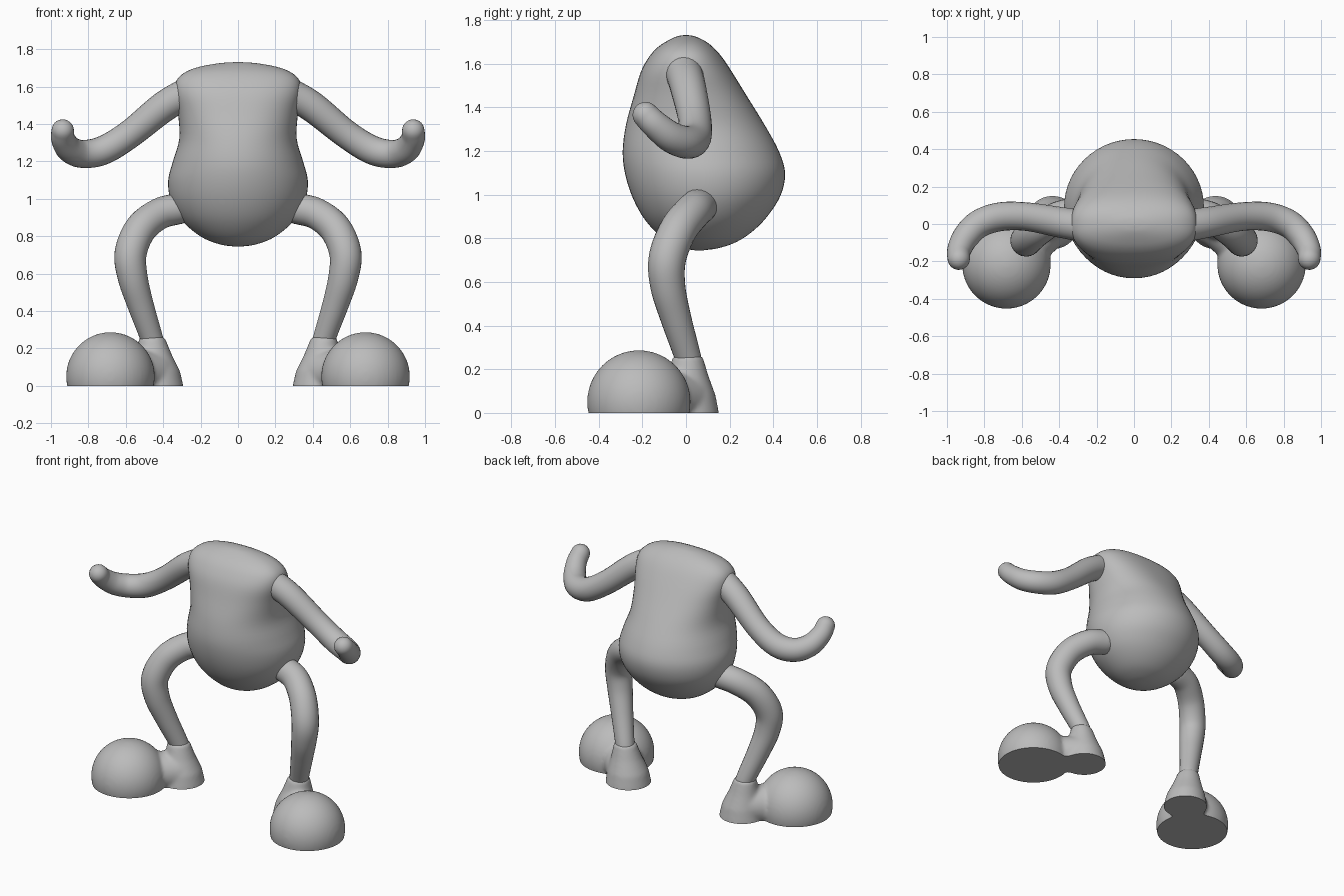
import bpy, bmesh, math
from mathutils import Vector, Matrix

if "Cube" in bpy.data.objects:
    bpy.data.objects.remove(bpy.data.objects["Cube"])

grey = bpy.data.materials.new("plain grey")
grey.diffuse_color = (0.5, 0.5, 0.5, 1)
grey.use_nodes = True
grey.node_tree.nodes["Principled BSDF"].inputs["Base Color"].default_value = grey.diffuse_color


def make_object(name, bm, mirror=False):
    bmesh.ops.recalc_face_normals(bm, faces=bm.faces)
    me = bpy.data.meshes.new(name)
    bm.to_mesh(me)
    bm.free()
    ob = bpy.data.objects.new(name, me)
    bpy.context.collection.objects.link(ob)
    me.materials.append(grey)
    bpy.ops.object.select_all(action='DESELECT')
    ob.select_set(True)
    bpy.context.view_layer.objects.active = ob
    bpy.ops.object.shade_smooth_by_angle(angle=math.radians(45))
    if mirror:
        ob.modifiers.new("mirror", 'MIRROR').use_mirror_merge = False
    return ob


def spline(rows, steps):
    """Catmull-Rom interpolation through rows of numbers."""
    rows = [Vector(r) for r in rows]
    pts = [rows[0] * 2 - rows[1]] + rows + [rows[-1] * 2 - rows[-2]]
    out = []
    for a, b, c, d in zip(pts, pts[1:], pts[2:], pts[3:]):
        for k in range(steps):
            t = k / steps
            out.append(0.5 * (2 * b + (c - a) * t + (2 * a - 5 * b + 4 * c - d) * t * t
                              + (3 * b - a - 3 * c + d) * t ** 3))
    return out + [rows[-1]]


def loft(bm, rings):
    """Skin a list of equal rings and close both ends."""
    loops = [[bm.verts.new(p) for p in ring] for ring in rings]
    n = len(loops[0])
    for a, b in zip(loops, loops[1:]):
        for i in range(n):
            j = (i + 1) % n
            bm.faces.new((a[i], a[j], b[j], b[i]))
    bm.faces.new(loops[0])
    bm.faces.new(loops[-1])


def tube(bm, rows, steps=6, sides=24):
    """Round-ended tube through rows of x, y, z, radius."""
    samples = spline([Vector(r) for r in rows], steps)
    path = [(Vector(s[:3]), s[3]) for s in samples]
    tan = [(path[min(i + 1, len(path) - 1)][0] - path[max(i - 1, 0)][0]).normalized()
           for i in range(len(path))]
    u = tan[0].orthogonal().normalized()
    rings = []

    def ring(c, r, t):
        v = t.cross(u)
        return [c + r * (math.cos(a) * u + math.sin(a) * v)
                for a in (2 * math.pi * i / sides for i in range(sides))]

    def cap(c, r, t, sign):
        angles = [math.radians(x) for x in (15, 30, 45, 60, 75, 87)]
        return [ring(c + t * sign * r * math.sin(a), r * math.cos(a), t) for a in angles]

    rings += cap(*path[0], tan[0], -1)[::-1]
    for (c, r), t in zip(path, tan):
        u = (u - t * u.dot(t)).normalized()
        rings.append(ring(c, r, t))
    rings += cap(*path[-1], tan[-1], 1)
    loft(bm, rings)


# Body: rows of height, half width, front y, back y, squareness
body_rows = [
    (0.745, 0.02, 0.04, 0.08, 2), (0.755, 0.09, -0.02, 0.15, 2),
    (0.785, 0.175, -0.085, 0.235, 2), (0.84, 0.255, -0.15, 0.315, 2),
    (0.91, 0.32, -0.205, 0.38, 2), (1.0, 0.363, -0.25, 0.435, 2),
    (1.1, 0.373, -0.28, 0.454, 2), (1.2, 0.348, -0.29, 0.425, 2.05),
    (1.32, 0.314, -0.275, 0.36, 2.15), (1.45, 0.32, -0.24, 0.28, 2.3),
    (1.56, 0.338, -0.208, 0.212, 2.4), (1.63, 0.33, -0.17, 0.165, 2.4),
    (1.675, 0.285, -0.13, 0.125, 2.4), (1.705, 0.21, -0.085, 0.085, 2.3),
    (1.725, 0.1, -0.042, 0.042, 2.1), (1.731, 0.015, -0.01, 0.01, 2)]
rings = []
for z, hx, yf, yb, e in spline(body_rows, 4):
    ring = []
    for i in range(56):
        a = 2 * math.pi * i / 56
        c, s = math.cos(a), math.sin(a)
        x = math.copysign(abs(c) ** (2 / e), c) * hx
        y = math.copysign(abs(s) ** (2 / e), s) * (yb - yf) / 2 + (yb + yf) / 2
        ring.append(Vector((x, y, z)))
    rings.append(ring)
bm = bmesh.new()
loft(bm, rings)
make_object("body", bm)

# Arms, bent at the elbow with raised forward tips
bm = bmesh.new()
tube(bm, [(0.28, -0.01, 1.56, 0.085), (0.40, 0.01, 1.49, 0.082), (0.58, 0.04, 1.345, 0.076),
          (0.72, 0.038, 1.26, 0.077), (0.83, 0.0, 1.24, 0.075), (0.90, -0.07, 1.265, 0.071),
          (0.935, -0.14, 1.32, 0.064), (0.937, -0.185, 1.365, 0.06)])
make_object("arms", bm, True)

# Legs, bowed outward from hip to ankle
bm = bmesh.new()
tube(bm, [(0.31, 0.062, 0.95, 0.083), (0.42, 0.03, 0.92, 0.084), (0.52, -0.035, 0.84, 0.086),
          (0.574, -0.085, 0.71, 0.086), (0.563, -0.083, 0.58, 0.08), (0.52, -0.045, 0.43, 0.07),
          (0.46, 0.01, 0.25, 0.06), (0.45, 0.015, 0.2, 0.058)])
make_object("legs", bm, True)

# Feet: round toe, waist and flared heel blended together
bm = bmesh.new()
bmesh.ops.create_uvsphere(bm, u_segments=48, v_segments=32, radius=0.237,
                          matrix=Matrix.Translation((0.682, -0.216, 0.05)))
tube(bm, [(0.46, -0.01, 0.07, 0.125), (0.65, -0.18, 0.07, 0.125)])
heel = [(-0.1, 0.15, 0.435), (0.0, 0.143, 0.435), (0.08, 0.128, 0.438),
        (0.17, 0.095, 0.45), (0.262, 0.068, 0.46)]
loft(bm, [[Vector((cx + r * math.cos(a), 0.008 + r * math.sin(a), z))
           for a in (2 * math.pi * i / 40 for i in range(40))] for z, r, cx in heel])
blend = make_object("foot_blend", bm)
remesh = blend.modifiers.new("remesh", 'REMESH')
remesh.mode = 'VOXEL'
remesh.voxel_size = 0.011
smooth = blend.modifiers.new("smooth", 'SMOOTH')
smooth.factor = 0.5
smooth.iterations = 10
bpy.context.view_layer.update()
mesh = bpy.data.meshes.new_from_object(
    blend.evaluated_get(bpy.context.evaluated_depsgraph_get()))
bpy.data.objects.remove(blend)

# Flat sole
bm = bmesh.new()
bm.from_mesh(mesh)
bmesh.ops.bisect_plane(bm, geom=bm.verts[:] + bm.edges[:] + bm.faces[:],
                       plane_co=(0, 0, 0), plane_no=(0, 0, 1), clear_inner=True)
bmesh.ops.holes_fill(bm, edges=[e for e in bm.edges if e.is_boundary], sides=0)
make_object("feet", bm, True)
